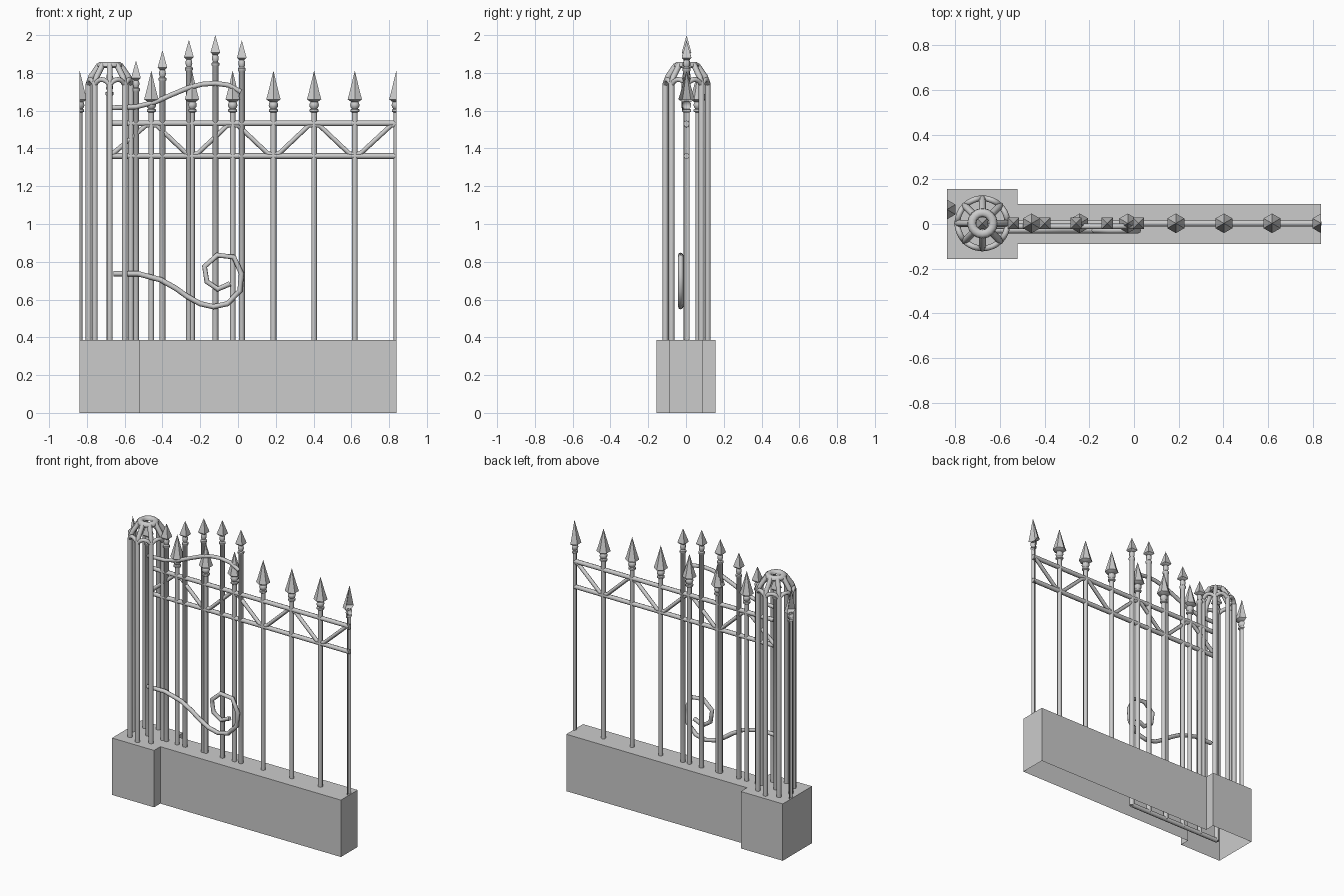
import bpy, bmesh, math
from math import pi, cos, sin

if "Cube" in bpy.data.objects:
    bpy.data.objects.remove(bpy.data.objects["Cube"])


def finish(ob, angle=50):
    bpy.ops.object.select_all(action='DESELECT')
    ob.select_set(True)
    bpy.context.view_layer.objects.active = ob
    if ob.type == 'CURVE':
        bpy.ops.object.convert(target='MESH')
        ob = bpy.context.object
    bpy.ops.object.shade_smooth_by_angle(angle=math.radians(angle))
    return ob


def tube(name, paths, r, closed=False):
    # round bar swept along one or more polylines
    cu = bpy.data.curves.new(name, 'CURVE')
    cu.dimensions = '3D'
    cu.bevel_depth = r
    cu.bevel_resolution = 2
    cu.use_fill_caps = True
    for pts in paths:
        sp = cu.splines.new('POLY')
        sp.points.add(len(pts) - 1)
        for p, c in zip(sp.points, pts):
            p.co = (*c, 1)
        sp.use_cyclic_u = closed
    ob = bpy.data.objects.new(name, cu)
    bpy.context.collection.objects.link(ob)
    return finish(ob)


def lathe(name, profile, x, y, segs, start=0.0, sweep=2 * pi):
    # turned shape from (radius, z) points; a partial sweep gives a cut half
    bm = bmesh.new()
    full = sweep > 6.28
    n = segs if full else segs + 1
    cols = []
    for i in range(n):
        a = start + sweep * i / segs
        cols.append([bm.verts.new((x + r * cos(a), y + r * sin(a), z)) for r, z in profile])
    for i in range(segs):
        a, b = cols[i], cols[(i + 1) % n]
        for j in range(len(profile) - 1):
            bm.faces.new((a[j], b[j], b[j + 1], a[j + 1]))
    bmesh.ops.remove_doubles(bm, verts=bm.verts, dist=1e-5)
    bmesh.ops.recalc_face_normals(bm, faces=bm.faces)
    me = bpy.data.meshes.new(name)
    bm.to_mesh(me)
    bm.free()
    ob = bpy.data.objects.new(name, me)
    bpy.context.collection.objects.link(ob)
    return finish(ob)


# Stone base: stepped outline, open underneath
H, E = 0.387, 0.838
outline = [(-E, -.157), (-.522, -.157), (-.522, -.09), (E, -.09),
           (E, .09), (-.522, .09), (-.522, .157), (-E, .157)]
bm = bmesh.new()
lo = [bm.verts.new((x, y, 0)) for x, y in outline]
hi = [bm.verts.new((x, y, H)) for x, y in outline]
for i in range(8):
    j = (i + 1) % 8
    bm.faces.new((lo[i], lo[j], hi[j], hi[i]))
bm.faces.new(hi)
me = bpy.data.meshes.new("stone_base")
bm.to_mesh(me)
bm.free()
bpy.context.collection.objects.link(bpy.data.objects.new("stone_base", me))

# Fence bars with collar, ball and six-sided spear point
bar = [(0, H), (.015, H), (.015, 1.59), (.024, 1.595), (.024, 1.606), (.016, 1.61),
       (.023, 1.62), (.025, 1.63), (.022, 1.642), (.014, 1.65)]
spear = [(0, 1.645), (.02, 1.645), (.044, 1.66), (.034, 1.69), (0, 1.812)]


def fence_bar(x, y, half=0):
    if half:
        s = pi / 2 if half < 0 else -pi / 2
        lathe("fence_bar_half", bar, x, y, 4, s, pi)
        lathe("fence_spear_half", spear, x, y, 3, s, pi)
    else:
        lathe("fence_bar", bar, x, y, 8)
        lathe("fence_spear", spear, x, y, 6, pi / 2)


STEP, X0 = 0.2155, -0.459
for i in range(6):
    fence_bar(X0 + STEP * i, 0.003)
fence_bar(E, 0.003, -1)
fence_bar(-E, 0.065, 1)

# Fence rails and zigzag lattice between them
tube("fence_rails", [[(-.665, 0.003, z), (E, 0.003, z)] for z in (1.36, 1.533)], .015)
zig = [(-.665, .003, 1.37)]
for i in range(6):
    x, z = X0 + STEP * i, (1.522, 1.371)[i % 2]
    zig += [(x - .028, .003, z), (x + .028, .003, z)]
zig += [(E - .028, .003, 1.522), (E, .003, 1.525)]
tube("fence_zigzag", [zig], .013)

# Gate bars with small square spear points following the arch
for i, top in enumerate((1.845, 1.865, 1.92, 1.975, 2.0, 1.972)):
    x = -.68 + .14 * i
    lathe("gate_bar", [(0, .015), (.016, .015), (.016, top - .165), (.021, top - .16),
                       (.021, top - .148), (.013, top - .142), (.018, top - .128),
                       (.017, top - .112), (.01, top - .1)], x, 0.003, 8)
    lathe("gate_spear", [(0, top - .105), (.018, top - .105), (.036, top - .092), (0, top)],
          x, 0.003, 4, pi / 4)

# Gate bottom rail, arched top rail and scroll
tube("gate_bottom_rail", [[(-.68, .003, .02), (.02, .003, .02)]], .015)
arch = [(-.67, 1.615), (-.54, 1.62), (-.44, 1.645), (-.35, 1.685), (-.26, 1.722),
        (-.19, 1.74), (-.12, 1.745), (-.05, 1.735), (.015, 1.70)]
tube("gate_arch_rail", [[(x, -.01, z) for x, z in arch]], .013)
scroll = [(-.66, .737), (-.53, .737), (-.41, .705), (-.33, .66), (-.27, .617), (-.2, .578),
          (-.13, .562), (-.055, .578), (.01, .647), (.018, .737), (-.022, .825), (-.11, .835),
          (-.177, .775), (-.165, .695), (-.107, .655), (-.042, .684)]
tube("gate_scroll", [[(x, -.028, z) for x, z in scroll]], .014)

# Round cage post: eight bars bending inward as ribs to the crown ring
PX, PY, R = -.679, .003, .112
ribs = []
for i in range(8):
    a = pi / 4 * i
    ribs.append([(PX + r * cos(a), PY + r * sin(a), z) for r, z in
                 ((R, H), (R, 1.74), (.098, 1.78), (.055, 1.842))])
tube("post_bars", ribs, .0155)

# Scalloped eave ring arching from bar to bar
eave = [(PX + R * cos(pi * k / 24), PY + R * sin(pi * k / 24), 1.73 + .035 * abs(sin(pi * k / 6)) ** .6)
        for k in range(48)]
tube("post_eave_arches", [eave], .013, closed=True)

# Crown ring
lathe("post_crown", [(.028, 1.835), (.055, 1.825), (.068, 1.835), (.066, 1.848), (.055, 1.857),
                     (.04, 1.857), (.03, 1.85), (.028, 1.835)], PX, PY, 16)
